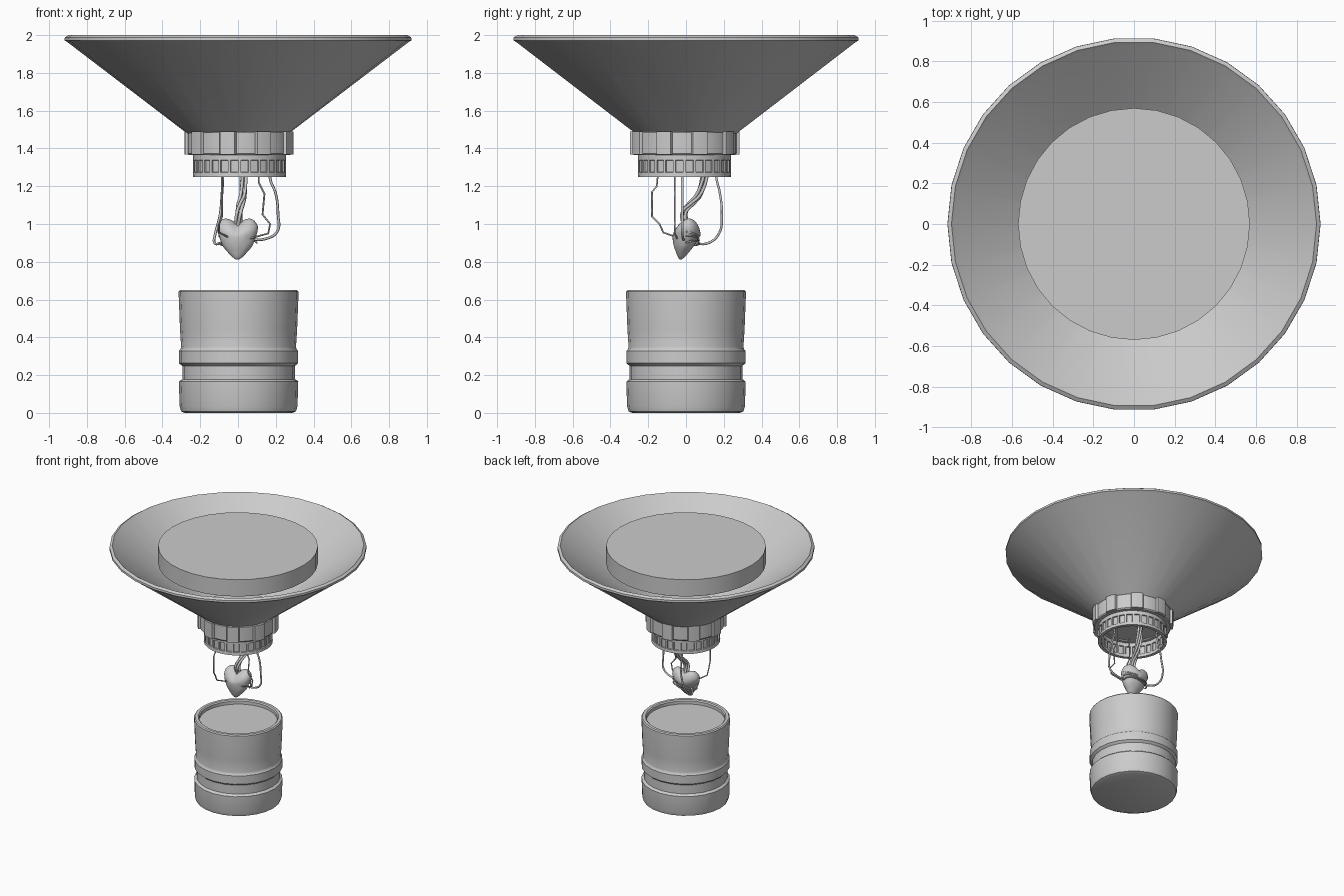
import bpy, bmesh, math, random
from mathutils import Vector

if "Cube" in bpy.data.objects:
    bpy.data.objects.remove(bpy.data.objects["Cube"])

random.seed(4)


def finish(name, bm, angle=30, loc=(0, 0, 0)):
    bmesh.ops.remove_doubles(bm, verts=bm.verts, dist=1e-5)
    bmesh.ops.recalc_face_normals(bm, faces=bm.faces)
    me = bpy.data.meshes.new(name)
    bm.to_mesh(me)
    bm.free()
    me.shade_smooth()
    me.set_sharp_from_angle(angle=math.radians(angle))
    ob = bpy.data.objects.new(name, me)
    ob.location = loc
    bpy.context.collection.objects.link(ob)
    return ob


def lathe(profile, n):
    """Revolve (radius, z) points around z with n sides."""
    bm = bmesh.new()
    rings = []
    for r, z in profile:
        if r == 0:
            rings.append([bm.verts.new((0, 0, z))] * n)
        else:
            rings.append([bm.verts.new((r * math.cos(math.tau * i / n),
                                        r * math.sin(math.tau * i / n), z)) for i in range(n)])
    for a, b in zip(rings, rings[1:]):
        for i in range(n):
            j = (i + 1) % n
            quad = list(dict.fromkeys([a[i], a[j], b[j], b[i]]))
            if len(quad) > 2:
                bm.faces.new(quad)
    return bm


NECK = (.008, -.008, 0)

# wide funnel dish with rounded lip
finish("dish", lathe([(0, 1.48), (.27, 1.48), (.902, 1.962), (.918, 1.972), (.917, 1.988),
                      (.898, 2.0), (.882, 1.985), (.255, 1.505), (0, 1.505)], 30))

# disc hovering in the dish
finish("dish_disc", lathe([(0, 1.86), (.57, 1.86), (.57, 1.992), (0, 1.992)], 32))

# neck collar with nine raised lugs
finish("collar", lathe([(0, 1.375), (.2, 1.375), (.2, 1.366), (.27, 1.366), (.276, 1.374),
                        (.276, 1.484), (.27, 1.492), (0, 1.492)], 36), 30, NECK)
bm = bmesh.new()
for k in range(9):
    a0 = math.radians(-63 + 40 * k)
    cols = []
    for d, r in ((-9.5, .275), (-8, .29), (0, .292), (8, .29), (9.5, .275)):
        a = a0 + math.radians(d)
        c, s = math.cos(a), math.sin(a)
        cols.append([bm.verts.new((q * c, q * s, z)) for q, z in
                     ((.26, 1.368), (r, 1.368), (r, 1.49), (.26, 1.49))])
    for a, b in zip(cols, cols[1:]):
        for i in range(4):
            bm.faces.new((a[i], b[i], b[(i + 1) % 4], a[(i + 1) % 4]))
    bm.faces.new(cols[0])
    bm.faces.new(cols[-1])
finish("collar_lugs", bm, 30, NECK)

# thin hollow lower ring with windows sunk into both sides of the wall
bm = lathe([(.223, 1.375), (.245, 1.375), (.245, 1.345), (.245, 1.266), (.247, 1.25),
            (.223, 1.25), (.223, 1.266), (.223, 1.345), (.223, 1.375)], 28)
bmesh.ops.remove_doubles(bm, verts=bm.verts, dist=1e-5)
bmesh.ops.recalc_face_normals(bm, faces=bm.faces)
walls = [f for f in bm.faces if 1.29 < f.calc_center_median().z < 1.32
         and abs(f.normal.z) < .1]
bmesh.ops.inset_individual(bm, faces=walls, thickness=.010)
bmesh.ops.inset_individual(bm, faces=walls, thickness=.003, depth=-.009)
finish("slotted_ring", bm, 30, NECK)

# heart shaped core: pinched top, tapering to a point, leaning back
bm = bmesh.new()
bmesh.ops.create_icosphere(bm, subdivisions=4, radius=1)
for v in bm.verts:
    x, y, z = v.co
    taper = .62 + .5 * z if z < .3 else .77
    width = .105 * (taper + .32)
    lump = 1 + random.uniform(-.015, .015)
    lobe = .07 * abs(x) * max(0, z + .3) - .02 * max(0, z)
    v.co = Vector((x * width * lump - .003, y * .072 * (taper + .3) * lump - .004 + .024 * z,
                   .915 + .104 * z + lobe))
finish("heart", bm, 50)


def cable(name, pts, r, smooth=True):
    cu = bpy.data.curves.new(name, 'CURVE')
    cu.dimensions = '3D'
    cu.bevel_depth = r
    cu.bevel_resolution = 1
    cu.resolution_u = 5
    cu.use_fill_caps = True
    sp = cu.splines.new('BEZIER' if smooth else 'POLY')
    if smooth:
        sp.bezier_points.add(len(pts) - 1)
        for p, c in zip(sp.bezier_points, pts):
            p.co = c
            p.handle_left_type = p.handle_right_type = 'AUTO'
    else:
        sp.points.add(len(pts) - 1)
        for p, c in zip(sp.points, pts):
            p.co = (*c, 1)
    ob = bpy.data.objects.new(name, cu)
    bpy.context.collection.objects.link(ob)


# twisted bundle of thick tubes from the heart up into the neck
for k in range(4):
    pts = []
    for i, (x, y, z) in enumerate(((.0, .0, .99), (.005, -.01, 1.06), (.015, .03, 1.11),
                                   (.025, .065, 1.15), (.03, .1, 1.26), (.03, .11, 1.37))):
        a = math.tau * k / 4 + i * .7
        pts.append((x + .014 * math.cos(a), y + .014 * math.sin(a), z))
    cable("artery_%d" % k, pts, .009)

# thin loose wires
cable("wire_back_left", [(-.08, .155, 1.37), (-.08, .16, 1.25), (-.085, .18, 1.16),
                         (-.095, .19, 1.05), (-.12, .175, .95), (-.125, .12, .9),
                         (-.09, .05, .9), (-.04, .02, .92)], .007)
cable("wire_front_left", [(-.085, -.155, 1.37), (-.085, -.15, 1.25), (-.085, -.155, 1.2),
                          (-.085, -.18, 1.17), (-.085, -.18, 1.04), (-.1, -.14, 1.0),
                          (-.1, -.12, .955), (-.05, -.05, .93)], .005, False)
cable("wire_right_outer", [(.17, -.02, 1.37), (.17, -.02, 1.24), (.2, -.02, 1.16),
                           (.212, -.02, 1.05), (.208, -.02, .96), (.14, -.015, .92),
                           (.06, -.01, .92)], .007)
cable("wire_right_inner", [(.11, -.06, 1.37), (.11, -.06, 1.22), (.14, -.06, 1.16),
                           (.13, -.06, 1.05), (.17, -.06, 1.0), (.16, -.06, .95),
                           (.05, -.045, .92)], .005, False)
# wires wrapped round the back of the heart
for k, z in enumerate((.9, .925, .95)):
    cable("wrap_%d" % k, [(.1 * math.cos(a), .068 * math.sin(a), z + .012 * math.sin(2 * a + k))
                          for a in [math.radians(d) for d in range(0, 181, 30)]], .005)

# ribbed canister with recessed lid
finish("canister", lathe([(0, 0), (.285, 0), (.304, .008), (.312, .035), (.316, .165), (.308, .173),
                          (.298, .178), (.298, .248), (.306, .255), (.315, .263), (.315, .328),
                          (.307, .338), (.304, .35), (.31, .44), (.317, .62), (.317, .642),
                          (.31, .65), (.288, .65), (.28, .642), (.28, .618), (0, .618)], 24),
       30, (.003, 0, 0))
